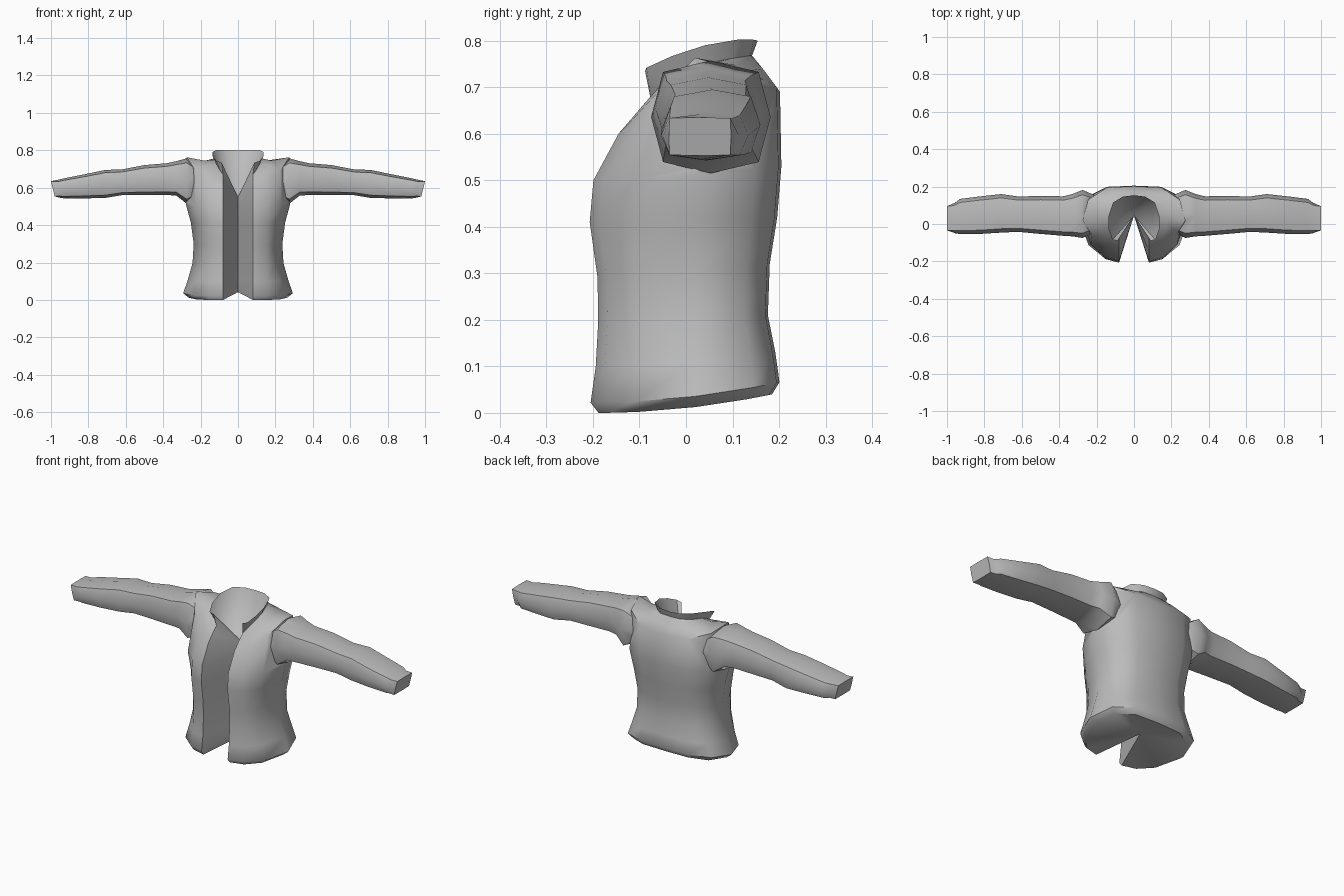
import bpy, bmesh, math

if "Cube" in bpy.data.objects:
    bpy.data.objects.remove(bpy.data.objects["Cube"])

cloth = bpy.data.materials.new("grey_cloth")
cloth.diffuse_color = (0.5, 0.5, 0.5, 1)
cloth.use_nodes = True
cloth.node_tree.nodes["Principled BSDF"].inputs["Base Color"].default_value = cloth.diffuse_color
PIT = (0, 0.045, 0.55)   # where the front slit meets the neck opening


def make(name, bm):
    bmesh.ops.remove_doubles(bm, verts=bm.verts, dist=1e-5)
    bmesh.ops.recalc_face_normals(bm, faces=bm.faces)
    me = bpy.data.meshes.new(name)
    bm.to_mesh(me)
    bm.free()
    me.materials.append(cloth)
    ob = bpy.data.objects.new(name, me)
    bpy.context.collection.objects.link(ob)
    return ob


def bridge(bm, rings):
    for a, b in zip(rings, rings[1:]):
        n = len(a)
        for i in range(n):
            j = (i + 1) % n
            # the slit collapses to one point near the neck
            quad = [a[i], a[j], b[j], b[i]]
            pts = []
            for v in quad:
                if all((v.co - w.co).length > 1e-5 for w in pts):
                    pts.append(v)
            if len(pts) > 2:
                bm.faces.new(pts)


def full_ring(apex, half):
    """Slit point, right front edge round the back to the left front edge."""
    return [apex] + half + [(-x, y, z) for x, y, z in half[-2::-1]]


def body_ring(zf, zb, w, yf, yb, xf=0.08):
    """Horizontal section, height sloping from zf in front to zb behind."""
    half = [(xf, yf), (0.155, yf + 0.02), (0.83 * w, yf * 0.55), (w, 0.02),
            (0.87 * w, yb * 0.72), (0.52 * w, yb * 0.97), (0, yb)]
    def z(y):
        return zf + (zb - zf) * max(0, (y - yf) / (yb - yf)) ** 2
    return full_ring((0, 0.045, zf + 0.042 if zf < 0.03 else zf),
                     [(x, y, z(y)) for x, y in half])


# jacket body sections: front height, back height, half width, front y, back y
levels = [body_ring(*r) for r in (
    (0.00, 0.04, 0.265, -0.188, 0.185), (0.022, 0.066, 0.293, -0.205, 0.201),
    (0.10, 0.13, 0.268, -0.194, 0.192), (0.19, 0.21, 0.243, -0.189, 0.176),
    (0.29, 0.32, 0.237, -0.19, 0.18), (0.41, 0.42, 0.252, -0.207, 0.196),
    (0.50, 0.53, 0.278, -0.199, 0.205))]
# shoulders, neckline and collar
levels.append(full_ring(PIT, [
    (.08, -.145, .60), (.15, -.12, .625), (.225, -.06, .69), (.275, .02, .763),
    (.245, .13, .735), (.145, .195, .70), (0, .202, .69)]))
levels.append(full_ring(PIT, [
    (.08, -.105, .643), (.12, -.085, .67), (.165, -.04, .72), (.18, .03, .745),
    (.165, .11, .747), (.10, .165, .74), (0, .172, .73)]))
levels.append(full_ring(PIT, [
    (.08, -.075, .67), (.095, -.062, .69), (.115, -.02, .725), (.122, .035, .75),
    (.105, .10, .762), (.06, .138, .768), (0, .142, .768)]))
levels.append(full_ring(PIT, [
    (.088, -.088, .735), (.115, -.085, .742), (.135, -.03, .767), (.137, .04, .79),
    (.112, .115, .803), (.06, .146, .802), (0, .154, .80)]))

bm = bmesh.new()
rings = [[bm.verts.new(p) for p in lv] for lv in levels]
bridge(bm, rings)
for ring in (rings[0], rings[-1]):      # hem underside and neck funnel
    for i in range(1, len(ring) - 1):
        bm.faces.new((ring[0], ring[i], ring[i + 1]))
jacket = make("jacket", bm)

# sleeve sections: x, front y, back y, bottom z, top z
SLEEVE = ((0.20, -.04, .15, .56, .70), (0.275, -.075, .182, .515, .757),
          (0.33, -.066, .16, .558, .742), (0.38, -.063, .148, .561, .731),
          (0.50, -.053, .15, .561, .721), (0.62, -.042, .147, .56, .698),
          (0.71, -.046, .16, .545, .695), (0.82, -.053, .148, .543, .672),
          (0.93, -.054, .134, .543, .65), (0.965, -.05, .115, .545, .642),
          (1.00, -.037, .097, .553, .635))


def sleeve(side):
    bm = bmesh.new()
    rings = []
    for x, y0, y1, z0, z1 in SLEEVE:
        k = 0.97 if x == 1 else 0.80
        ring = []
        for i in range(8):
            a = i * math.pi / 4
            c, s = math.cos(a), math.sin(a)
            if i % 2:
                c, s = math.copysign(k, c), math.copysign(k, s)
            z = (z0 + z1) / 2 + s * (z1 - z0) / 2
            slant = 0.02 * (1 - s) / 2 if x > 0.95 else 0   # cuff leans inward
            ring.append(bm.verts.new((side * (x - slant),
                                      (y0 + y1) / 2 + c * (y1 - y0) / 2, z)))
        rings.append(ring)
    bridge(bm, rings)
    bm.faces.new(rings[0])
    bm.faces.new(rings[-1])
    return make("sleeve_right" if side > 0 else "sleeve_left", bm)


# merge both sleeves into the body
bpy.context.view_layer.objects.active = jacket
jacket.select_set(True)
for side in (1, -1):
    arm = sleeve(side)
    mod = jacket.modifiers.new("sew", 'BOOLEAN')
    mod.operation, mod.solver, mod.object = 'UNION', 'EXACT', arm
    bpy.ops.object.modifier_apply(modifier=mod.name)
    bpy.data.objects.remove(arm)
bpy.ops.object.shade_smooth_by_angle(angle=math.radians(50))
